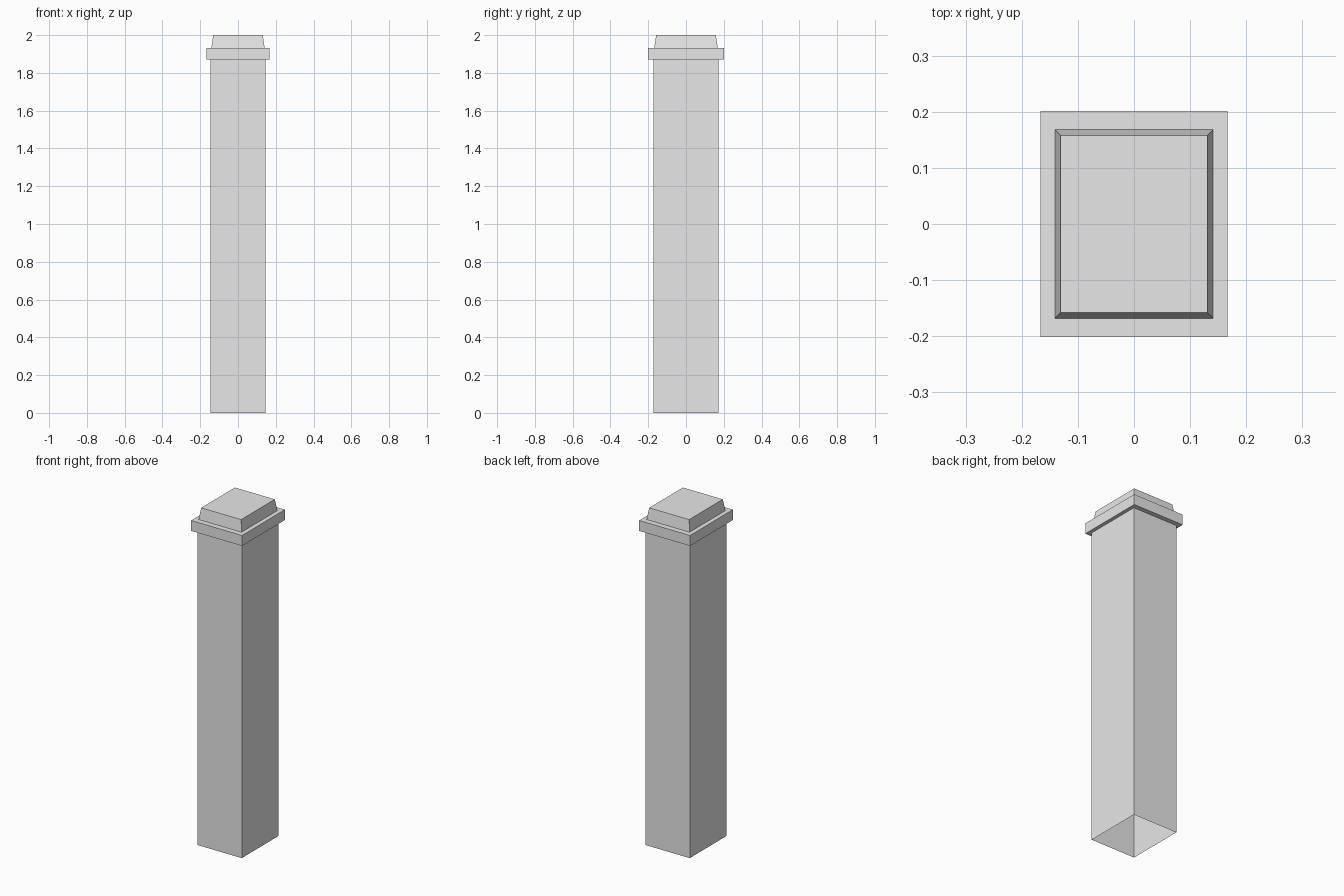
import bpy
import bmesh

cube = bpy.data.objects.get("Cube")
if cube:
    bpy.data.objects.remove(cube, do_unlink=True)

stone = bpy.data.materials.new("light_grey_stone")
stone.use_nodes = True
stone.diffuse_color = (0.8, 0.8, 0.8, 1)
stone.node_tree.nodes["Principled BSDF"].inputs["Base Color"].default_value = (0.8, 0.8, 0.8, 1)


def loft(name, sections, close_top=False):
    """Join rectangles given as (half width, half depth, height) from bottom to top."""
    bm = bmesh.new()
    rings = [[bm.verts.new((sx * w, sy * d, z))
              for sx, sy in ((-1, -1), (1, -1), (1, 1), (-1, 1))]
             for w, d, z in sections]
    for low, high in zip(rings, rings[1:]):
        for i in range(4):
            j = (i + 1) % 4
            bm.faces.new((low[i], low[j], high[j], high[i]))
    if close_top:
        bm.faces.new(rings[-1])
    mesh = bpy.data.meshes.new(name)
    bm.to_mesh(mesh)
    bm.free()
    mesh.materials.append(stone)
    obj = bpy.data.objects.new(name, mesh)
    bpy.context.collection.objects.link(obj)
    return obj


shaft = (0.146, 0.173)
band = (0.167, 0.201)
cap_base = (0.141, 0.168)
cap_top = (0.131, 0.158)
band_low, band_high, top = 1.87, 1.932, 2.0

# Hollow shaft, open at the foot
loft("post_shaft", [(*shaft, 0), (*shaft, band_low)])

# Overhanging band with its lower and upper ledges
loft("collar", [(*shaft, band_low), (*band, band_low),
                (*band, band_high), (*cap_base, band_high)])

# Tapered cap
loft("cap", [(*cap_base, band_high), (*cap_top, top)], close_top=True)
